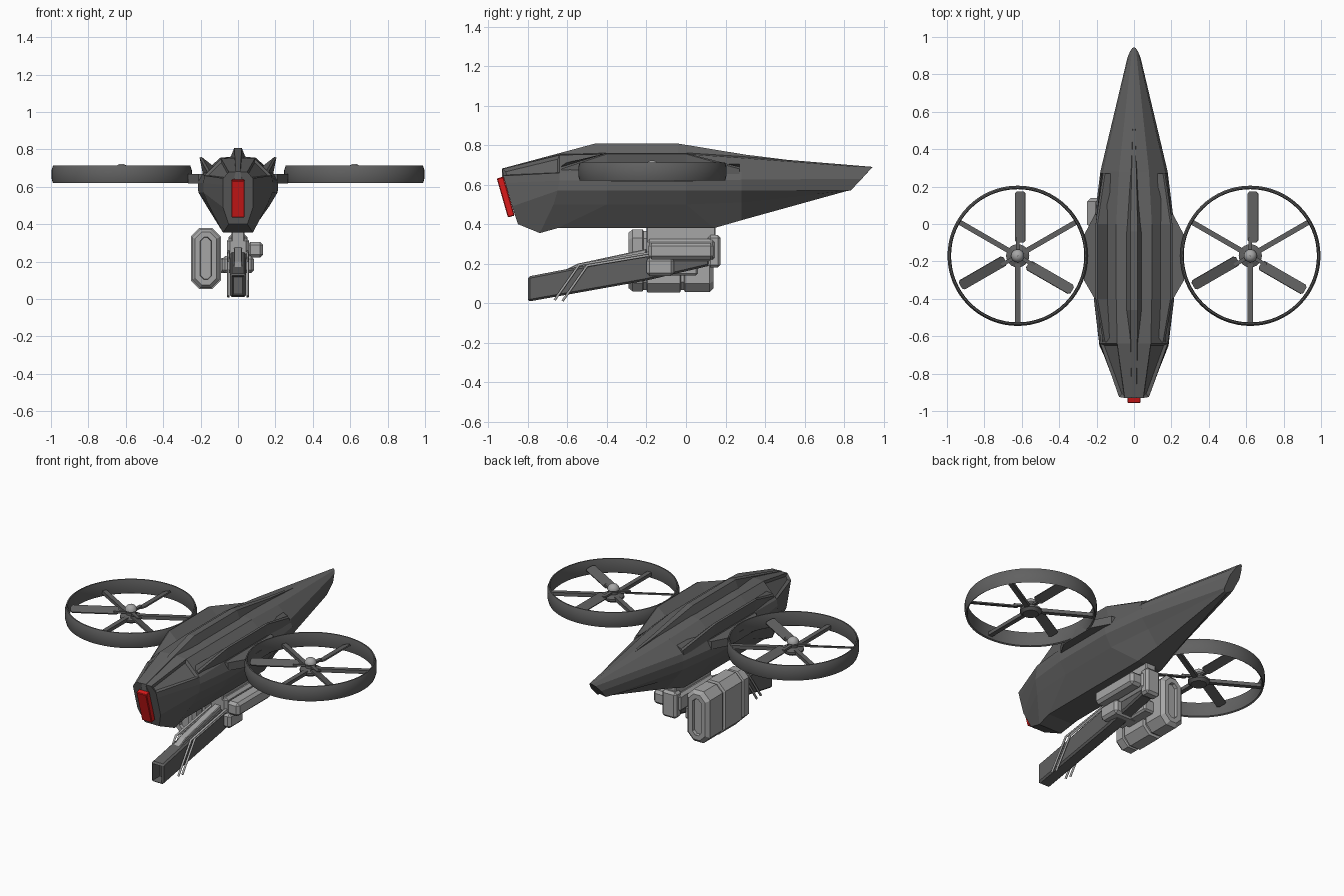
import bpy, bmesh, math
from mathutils import Matrix, Vector

if "Cube" in bpy.data.objects:
    bpy.data.objects.remove(bpy.data.objects["Cube"])


def material(name, col):
    m = bpy.data.materials.new(name)
    m.diffuse_color = (*col, 1)
    m.use_nodes = True
    m.node_tree.nodes["Principled BSDF"].inputs["Base Color"].default_value = m.diffuse_color
    return m


DARK = material("dark_grey", (0.12, 0.12, 0.12))
LIGHT = material("light_grey", (0.38, 0.38, 0.38))
RED = material("red", (0.7, 0.01, 0.01))


def finish(name, bm, mat):
    bmesh.ops.recalc_face_normals(bm, faces=bm.faces)
    me = bpy.data.meshes.new(name)
    bm.to_mesh(me)
    bm.free()
    ob = bpy.data.objects.new(name, me)
    bpy.context.collection.objects.link(ob)
    me.materials.append(mat)
    return ob


def loft(rings, closed=False):
    """Skin equal-length rings of points; caps the ends unless closed."""
    bm = bmesh.new()
    vs = [[bm.verts.new(p) for p in r] for r in rings]
    n = len(vs[0])
    for k in range(len(vs) if closed else len(vs) - 1):
        a, b = vs[k], vs[(k + 1) % len(vs)]
        for i in range(n):
            j = (i + 1) % n
            bm.faces.new((a[i], a[j], b[j], b[i]))
    if not closed:
        bm.faces.new(vs[0])
        bm.faces.new(vs[-1])
    bmesh.ops.recalc_face_normals(bm, faces=bm.faces)
    return bm


def bevel(bm, w):
    if w:
        bmesh.ops.bevel(bm, geom=bm.edges[:], offset=w, segments=1, affect='EDGES')
    return bm


def box(name, lo, hi, mat, bev=0.0, rot=None):
    bm = bmesh.new()
    lo, hi = Vector(lo), Vector(hi)
    bmesh.ops.create_cube(bm, size=1, matrix=Matrix.Diagonal((*(hi - lo), 1)))
    bevel(bm, bev)
    bmesh.ops.transform(bm, verts=bm.verts,
                        matrix=Matrix.Translation((lo + hi) / 2) @ (rot or Matrix()))
    return finish(name, bm, mat)


def side_prism(name, yz, hw, mat, bev=0.0):
    return finish(name, bevel(loft([[(x, y, z) for y, z in yz] for x in (-hw, hw)]), bev), mat)


# Hull: seven stringers, nose to tail, from roof centre down to keel
stringers = [
    [(0, -.93, .68), (0, -.64, .755), (0, -.4, .765), (0, 0, .765), (0, .28, .745), (0, .945, .69)],
    [(.05, -.93, .68), (.09, -.64, .75), (.095, -.4, .755), (.095, 0, .755), (.08, .28, .735), (.01, .94, .685)],
    [(.08, -.925, .645), (.18, -.64, .66), (.19, -.4, .67), (.19, 0, .67), (.165, .28, .665), (.02, .925, .67)],
    [(.08, -.915, .61), (.185, -.64, .62), (.215, -.4, .62), (.215, 0, .62), (.18, .28, .625), (.035, .89, .63)],
    [(.08, -.88, .49), (.185, -.65, .57), (.212, -.4, .57), (.212, 0, .57), (.175, .28, .57), (.03, .835, .572)],
    [(.07, -.87, .46), (.155, -.67, .5), (.17, -.4, .5), (.17, 0, .5), (.13, .28, .51), (.02, .82, .57)],
    [(.05, -.85, .4), (.08, -.74, .355), (.085, -.65, .38), (.085, .14, .38), (.06, .28, .42), (.01, .81, .567)],
]
rings = []
for st in zip(*stringers):
    rings.append(list(st) + [(-x, y, z) for x, y, z in reversed(st[1:])])
bm = loft(rings)
# sunken panels on the nose shoulders
panels = [f for f in bm.faces if len(f.verts) == 4 and f.calc_center_median().y < -.7
          and f.calc_center_median().z > .66 and abs(f.calc_center_median().x) > .07]
bmesh.ops.inset_individual(bm, faces=panels, thickness=.02, depth=-.012)
finish("hull", bm, DARK)

# Centre roof ridge
ridge = [(-.93, .682, .012), (-.46, .808, .02), (-.04, .808, .02), (.3, .752, .012), (.6, .715, .004)]
finish("roof_ridge", loft([[(-2.2 * w, y, z - .06), (-w, y, z), (w, y, z), (2.2 * w, y, z - .06)]
                           for y, z, w in ridge]), DARK)

# Red lamp on the nose
box("nose_lamp", (-.035, -.93, .435), (.035, -.895, .64), RED, .004, Matrix.Rotation(.28, 4, 'X'))


def blade(name, c, ang, r0, r1, w, t, z, pitch, off, mat):
    bm = bmesh.new()
    bmesh.ops.create_cube(bm, size=1, matrix=Matrix.Diagonal((r1 - r0, w, t, 1)))
    bmesh.ops.bevel(bm, geom=[e for e in bm.edges if abs(e.verts[0].co.z - e.verts[1].co.z) > t / 2],
                    offset=w * .2, segments=1, affect='EDGES')
    m = (Matrix.Translation((c[0], c[1], z)) @ Matrix.Rotation(math.radians(ang), 4, 'Z')
         @ Matrix.Translation(((r0 + r1) / 2, off, 0)) @ Matrix.Rotation(pitch, 4, 'X'))
    bmesh.ops.transform(bm, verts=bm.verts, matrix=m)
    finish(name, bm, mat)


def lathe(name, c, prof, n, mat):
    """Spin a closed (r, z) profile round a vertical axis."""
    ob = finish(name, loft([[(c[0] + r * math.cos(a), c[1] + r * math.sin(a), z) for r, z in prof]
                            for a in (2 * math.pi * k / n for k in range(n))], True), mat)
    bpy.context.view_layer.objects.active = ob
    ob.select_set(True)
    bpy.ops.object.shade_smooth_by_angle(angle=math.radians(30))
    ob.select_set(False)


for s, side in ((1, "right"), (-1, "left")):
    # Shoulder fin: a swept wedge leaning outward
    fin = [(-.63, .0), (-.4, 1), (0, 1), (.27, .0)]
    finish(side + "_shoulder_fin", loft([[(s * (.125 + .01 * k), y, .705),
                                          (s * (.155 + .04 * k), y, .69 + .07 * k),
                                          (s * (.165 + .04 * k), y, .68 + .075 * k),
                                          (s * (.175 + .01 * k), y, .655)] for y, k in fin]), DARK)
    # Rotor mount
    plan = [(.16, .06), (.21, .05), (.268, -.06), (.268, -.3), (.21, -.4), (.16, -.42)]
    finish(side + "_rotor_mount", loft([[(s * x, y, z) for x, y in plan] for z in (.617, .667)]), DARK)
    # Ducted rotor
    c = (s * .622, -.17)
    lathe(side + "_duct", c, [(.36, .625), (.368, .62), (.375, .645), (.375, .69), (.367, .713),
                              (.36, .713), (.356, .69), (.356, .65)], 64, DARK)
    lathe(side + "_hub", c, [(.001, .625), (.045, .625), (.062, .64), (.062, .652), (.03, .665),
                             (.03, .68), (.001, .68)], 24, DARK)
    lathe(side + "_spinner", c, [(.001, .67)] + [(.034 * math.cos(a) + .001, .689 + .034 * math.sin(a))
                                 for a in (math.pi / 2 * k / 6 for k in range(7))], 24, LIGHT)
    for i, a in enumerate((90, 210, 330)):
        blade(f"{side}_blade_{i}", c, a, .07, .345, .058, .008, .675, -.35, -.014, DARK)
        blade(f"{side}_blade_root_{i}", c, a, .02, .1, .02, .012, .675, 0, 0, DARK)
        blade(f"{side}_strut_{i}", c, a + 180, .04, .362, .028, .022, .65, 0, 0, DARK)
    # Bent guide rods beside the barrel
    for k in range(2):
        cu = bpy.data.curves.new("rod", 'CURVE')
        cu.dimensions = '3D'
        cu.bevel_depth, cu.bevel_resolution, cu.use_fill_caps = .007, 1, True
        sp = cu.splines.new('POLY')
        path = [(.05, -.18, .255), (.052, -.54, .195), (.052, -.665, .016)]
        sp.points.add(len(path) - 1)
        for p, (x, y, z) in zip(sp.points, path):
            p.co = (s * x, y + .04 * k, z - .005 * k, 1)
        cu.materials.append(LIGHT)
        bpy.context.collection.objects.link(bpy.data.objects.new(f"{side}_rod_{k}", cu))

# Gun barrel housing with a recessed muzzle
bm = bevel(loft([[(x, y, z) for y, z in ((-.8, .008), (-.8, .135), (-.2, .25), (.12, .25),
                                         (.12, .19), (-.2, .115))] for x in (-.042, .042)]), .01)
muzzle = [f for f in bm.faces if f.calc_center_median().y < -.799]
bmesh.ops.inset_region(bm, faces=muzzle, thickness=.012)
bmesh.ops.translate(bm, verts=list({v for f in muzzle for v in f.verts}), vec=(0, .06, 0))
finish("gun_barrel", bm, DARK)
side_prism("barrel_rail", [(-.62, .165), (-.55, .2), (-.2, .275), (-.2, .24)], .022, LIGHT, .004)

# Receiver, neck and rear block
box("receiver", (-.06, -.2, .215), (.06, .15, .325), LIGHT, .016)
box("gun_neck", (-.036, -.2, .3), (.036, .15, .39), LIGHT, .006)
box("rear_block", (-.05, .11, .18), (.05, .175, .345), LIGHT, .014)
box("side_box", (.05, -.19, .222), (.134, .14, .306), LIGHT, .016)
box("lower_block", (-.085, -.2, .138), (.085, -.06, .23), LIGHT, .016)
box("feed_link", (-.12, -.16, .14), (-.03, .06, .22), LIGHT, .01)


# Ammunition drum: octagonal case with raised bands and recessed ends
def octagon(y, d):
    hx, hz, k = .08 - d, .163 - d, .045 - d * .4
    return [(-.172 + x, y, .217 + z) for x, z in (
        (-hx, -hz + k), (-hx + k, -hz), (hx - k, -hz), (hx, -hz + k),
        (hx, hz - k), (hx - k, hz), (-hx + k, hz), (-hx, hz - k))]


steps = [(-.29, .022), (-.27, .006), (-.22, .006), (-.215, .014), (-.2, .014), (-.195, 0),
         (-.03, 0), (-.025, .014), (-.01, .014), (-.005, .002), (.12, .002), (.14, .022)]
bm = loft([octagon(y, d) for y, d in steps])
ends = [f for f in bm.faces if len(f.verts) == 8]
bmesh.ops.inset_individual(bm, faces=ends, thickness=.03)
bmesh.ops.inset_individual(bm, faces=ends, thickness=.003, depth=-.02)
finish("ammo_case", bm, LIGHT)
